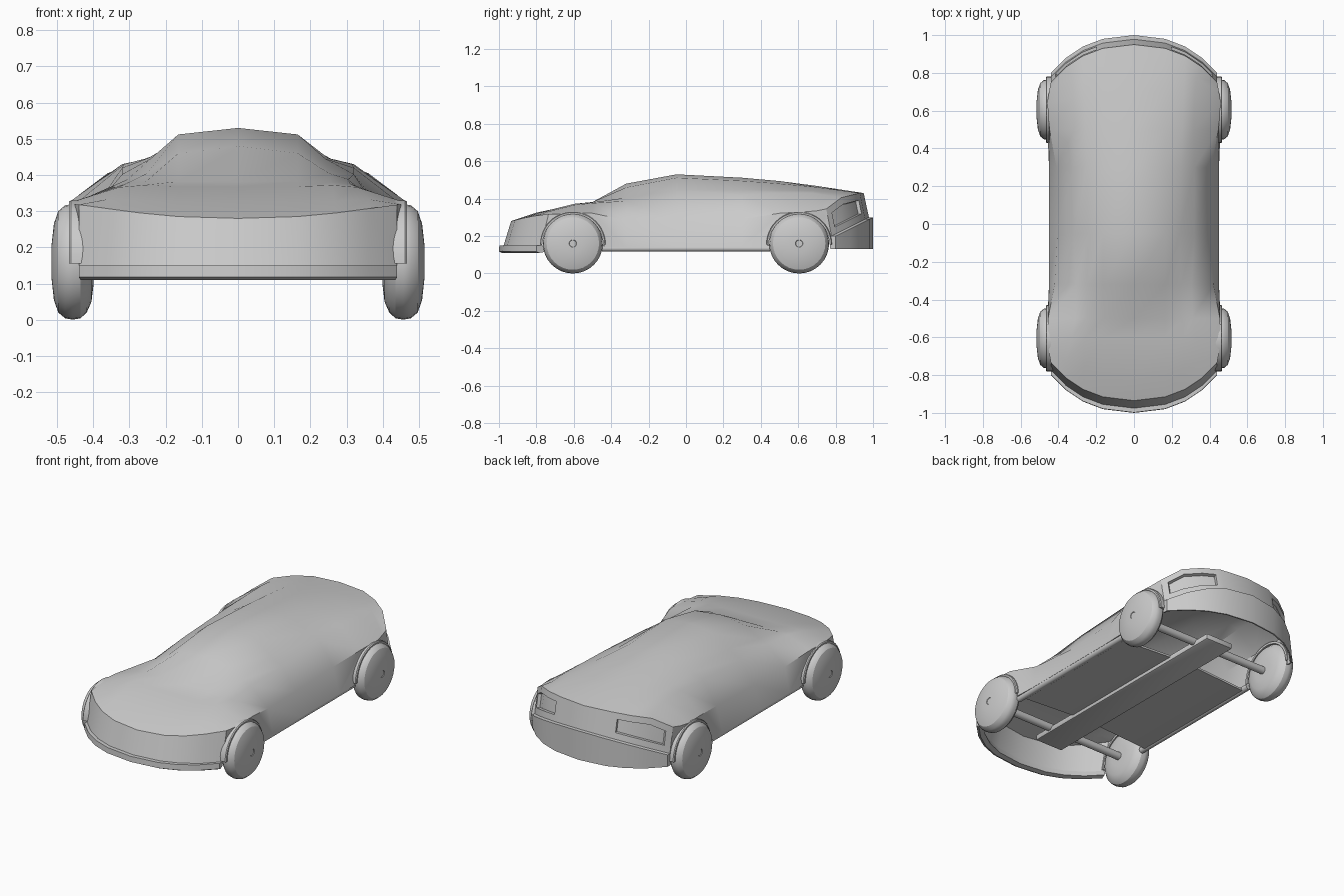
import bpy, bmesh, math
from mathutils import Matrix

if "Cube" in bpy.data.objects:
    bpy.data.objects.remove(bpy.data.objects["Cube"])


def finish(name, bm, angle=30):
    me = bpy.data.meshes.new(name)
    bm.to_mesh(me)
    bm.free()
    ob = bpy.data.objects.new(name, me)
    bpy.context.collection.objects.link(ob)
    select(ob)
    bpy.ops.object.shade_smooth_by_angle(angle=math.radians(angle))
    return ob


def select(ob):
    bpy.ops.object.select_all(action='DESELECT')
    ob.select_set(True)
    bpy.context.view_layer.objects.active = ob


def interp(x, pts):
    for (a, p), (b, q) in zip(pts, pts[1:]):
        if x <= b:
            return p + (q - p) * (x - a) / (b - a)
    return pts[-1][1]


def bend(x):
    # plan-view sweep of the nose and tail
    return interp(abs(x), [(0, 0), (.165, .02), (.27, .06), (.36, .12), (.44, .2), (.5, .2)])


def box(name, size, loc, bevel=0.0):
    bm = bmesh.new()
    bmesh.ops.create_cube(bm, size=1, matrix=Matrix.Translation(loc) @ Matrix.Diagonal((*size, 1)))
    if bevel:
        bmesh.ops.bevel(bm, geom=bm.edges[:], offset=bevel, segments=2, affect='EDGES', profile=.5)
    return finish(name, bm)


def rod(name, axis, r, length, loc, segs=16):
    bm = bmesh.new()
    rot = Matrix.Rotation(math.pi / 2, 4, 'Y' if axis == 'X' else 'X')
    bmesh.ops.create_cone(bm, cap_ends=True, segments=segs, radius1=r, radius2=r, depth=length,
                          matrix=Matrix.Translation(loc) @ rot)
    return finish(name, bm)


def lathe(name, prof, side, y, z, a0=0, a1=360, segs=32, closed=False):
    # spin a profile of (x, radius) about the wheel axis
    bm = bmesh.new()
    full = a1 - a0 == 360
    rings = []
    for i in range(segs if full else segs + 1):
        a = math.radians(a0 + (a1 - a0) * i / segs)
        rings.append([bm.verts.new((side * x, y + r * math.cos(a), z + r * math.sin(a))) for x, r in prof])
    n = len(prof)
    for i in range(segs):
        A, B = rings[i], rings[(i + 1) % len(rings)]
        for j in range(n if closed else n - 1):
            k = (j + 1) % n
            bm.faces.new((A[j], A[k], B[k], B[j]))
    if closed and not full:
        bm.faces.new(rings[0])
        bm.faces.new(rings[-1])
    bmesh.ops.remove_doubles(bm, verts=bm.verts[:], dist=1e-5)
    bmesh.ops.recalc_face_normals(bm, faces=bm.faces[:])
    return finish(name, bm)


# body shell: stations of v, z0, z1, z2, x3, z3, x4, z4, x5
stations = [
    (-.935, .28, .285, .295, .36, .307, .44, .318, .44),
    (-.80, .325, .325, .328, .36, .333, .45, .318, .45),
    (-.60, .367, .368, .372, .33, .366, .46, .325, .458),
    (-.50, .382, .382, .38, .31, .376, .455, .322, .458),
    (-.32, .48, .46, .405, .305, .388, .42, .285, .45),
    (-.05, .53, .512, .445, .32, .402, .405, .275, .45),
    (.30, .512, .495, .446, .32, .42, .41, .29, .45),
    (.50, .494, .48, .445, .315, .43, .447, .322, .458),
    (.70, .468, .462, .442, .32, .43, .46, .33, .458),
    (.85, .445, .443, .432, .33, .415, .45, .335, .45),
    (.95, .43, .43, .42, .36, .405, .44, .345, .44),
]


def section(v, pts):
    t = max(0, min(1, (abs(v) - .6) / .33))
    half = [(x, v - math.copysign(bend(x) * t, v), z) for x, z in pts]
    return [(-x, y, z) for x, y, z in reversed(half[1:])] + half


end_x = [0, .165, .27, .36, .44, .44]
rows = [section(-.975, [(x, .15) for x in end_x])]
for v, z0, z1, z2, x3, z3, x4, z4, x5 in stations:
    x2 = .24 + .03 * min(1, abs(v) / .9)
    rows.append(section(v, [(0, z0), (.165, z1), (x2, z2), (x3, z3), (x4, z4), (x5, .14)]))
lip = [(x, .30 - .5 * bend(x)) for x in end_x[:5]] + [(.44, .13)]
rows += [section(.978, lip), section(1.0, lip), section(1.0, [(x, .13) for x in end_x])]

bm = bmesh.new()
grid = [[bm.verts.new(p) for p in r] for r in rows]
lights = ([], [])
for i in range(len(grid) - 1):
    for j in range(10):
        f = bm.faces.new((grid[i][j], grid[i][j + 1], grid[i + 1][j + 1], grid[i + 1][j]))
        if i == len(stations) and j in (1, 2, 3, 6, 7, 8):
            lights[j > 5].append(f)
bm.normal_update()
# recessed tail lights
for group in lights:
    bmesh.ops.inset_region(bm, faces=group, thickness=.036, depth=0, use_even_offset=True)
    bm.normal_update()
    bmesh.ops.inset_region(bm, faces=group, thickness=.003, depth=-.018, use_even_offset=True)
bmesh.ops.remove_doubles(bm, verts=bm.verts[:], dist=1e-4)
bmesh.ops.dissolve_degenerate(bm, edges=bm.edges[:], dist=1e-5)
body = finish("body_shell", bm)

# shell thickness and wheel openings
m = body.modifiers.new("thickness", 'SOLIDIFY')
m.thickness = .008
m.offset = -1
cutters = []
for s in (-1, 1):
    for y in (-.605, .605):
        c = rod("arch_cutter", 'X', .166, .2, (s * .48, y, .155), 40)
        c.hide_render = True
        cutters.append(c)
        b = body.modifiers.new("arch", 'BOOLEAN')
        b.operation = 'DIFFERENCE'
        b.solver = 'EXACT'
        b.object = c
select(body)
for mod in list(body.modifiers):
    bpy.ops.object.modifier_apply(modifier=mod.name)
for c in cutters:
    bpy.data.objects.remove(c)
select(body)
bpy.ops.object.shade_smooth_by_angle(angle=math.radians(30))

# front bumper lip following the nose outline
bm = bmesh.new()
xs = [-x for x in reversed(end_x[1:5])] + end_x[:5]
sec = [[bm.verts.new((x * k, -d + bend(x), z)) for d, z, k in
        ((.965, .15, 1), (.998, .15, 1), (1.0, .118, 1), (.985, .11, .99), (.955, .115, .97))] for x in xs]
for A, B in zip(sec, sec[1:]):
    for j in range(5):
        k = (j + 1) % 5
        bm.faces.new((A[j], A[k], B[k], B[j]))
bm.faces.new(sec[0])
bm.faces.new(sec[-1])
bmesh.ops.recalc_face_normals(bm, faces=bm.faces[:])
finish("front_bumper_lip", bm)

# wheels, arch trims, sills
tyre = [(.47, 0), (.40, 0), (.399, .06), (.405, .11), (.418, .14), (.435, .156), (.457, .16), (.478, .156),
        (.497, .14), (.509, .105), (.515, .05), (.516, .02), (.513, .018), (.513, 0)]
trim = [(.425, .162), (.425, .175), (.462, .175), (.467, .171), (.467, .162)]
for s, side in ((-1, "left"), (1, "right")):
    for y, end in ((-.605, "front"), (.605, "rear")):
        lathe(f"{end}_{side}_wheel", tyre, s, y, .16)
        lathe(f"{end}_{side}_arch_trim", trim, s, y, .155, 0, 180, 24, True)
    rod(f"{side}_sill", 'Y', .018, .9, (s * .432, 0, .135))

# underside: axles, spine and a floor that rises slightly to the middle
for y, end in ((-.605, "front"), (.605, "rear")):
    rod(f"{end}_axle", 'X', .022, .84, (0, y, .155))
box("chassis_spine", (.18, 1.44, .035), (0, 0, .14), .01)
bm = bmesh.new()
outline = [(-.43, .122), (-.09, .142), (.09, .142), (.43, .122), (.43, .134), (.09, .154), (-.09, .154), (-.43, .134)]
ends = [[bm.verts.new((x, y, z)) for x, z in outline] for y in (-.41, .41)]
for k in range(8):
    n = (k + 1) % 8
    bm.faces.new((ends[0][k], ends[0][n], ends[1][n], ends[1][k]))
for e in ends:
    bm.faces.new(e)
bmesh.ops.recalc_face_normals(bm, faces=bm.faces[:])
finish("floor_pan", bm)
